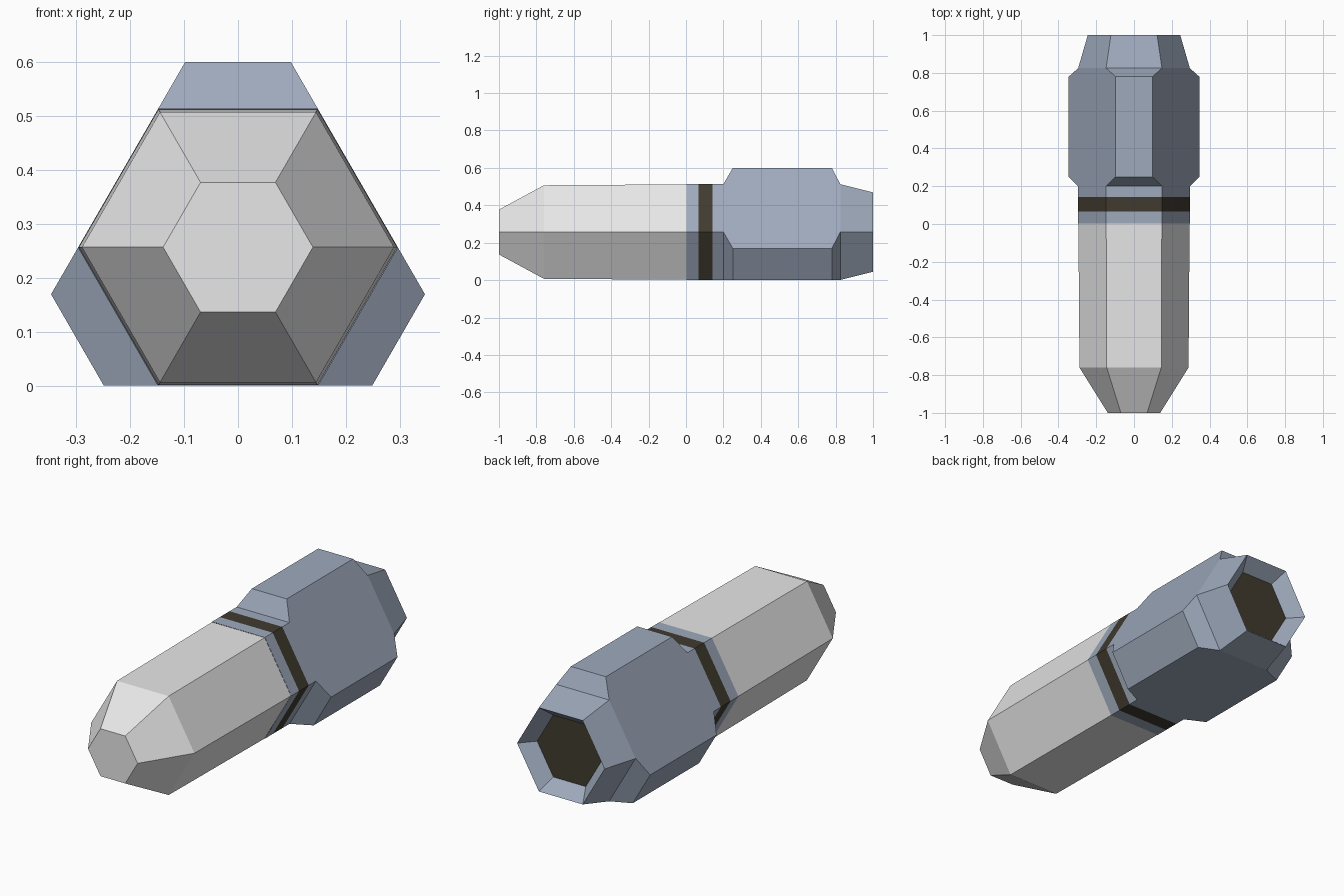
import bpy
import bmesh
from math import cos, sin, radians
from mathutils import Vector

cube = bpy.data.objects.get("Cube")
if cube:
    bpy.data.objects.remove(cube, do_unlink=True)

AXIS_Z = 0.257   # height of the long axis
BODY = 0.256     # centre-to-flat distance of the body
FIN = 0.343      # centre-to-flat distance of the three raised sides


def material(name, rgb):
    mat = bpy.data.materials.new(name)
    mat.use_nodes = True
    mat.diffuse_color = (*rgb, 1)
    mat.node_tree.nodes["Principled BSDF"].inputs["Base Color"].default_value = (*rgb, 1)
    return mat


grey = material("light_grey", (0.8, 0.8, 0.8))
blue = material("slate_blue", (0.342, 0.4, 0.5))
brown = material("dark_brown", (0.053, 0.044, 0.029))


def hexagon(bm, y, main, other):
    """Six-sided ring; top and lower diagonal flats use main, the rest use other."""
    ring = []
    for k in range(6):
        d1, d2 = (main, other) if k % 2 == 0 else (other, main)
        a, b = radians(60 * k - 30), radians(60 * k + 30)
        u, v = Vector((cos(a), sin(a))), Vector((cos(b), sin(b)))
        p = ((d1 - d2 / 2) * u + (d2 - d1 / 2) * v) / 0.75
        ring.append(bm.verts.new((p.x, y, p.y + AXIS_Z)))
    return ring


def loft(name, mat, sections, front_cap=False, back_cap=False):
    bm = bmesh.new()
    rings = [hexagon(bm, *s) for s in sections]
    for r, s in zip(rings, rings[1:]):
        for i in range(6):
            j = (i + 1) % 6
            bm.faces.new((r[i], s[i], s[j], r[j]))
    if front_cap:
        bm.faces.new(rings[0])
    if back_cap:
        bm.faces.new(rings[-1][::-1])
    mesh = bpy.data.meshes.new(name)
    bm.to_mesh(mesh)
    bm.free()
    mesh.materials.append(mat)
    obj = bpy.data.objects.new(name, mesh)
    bpy.context.collection.objects.link(obj)
    return obj


# Front casing with its bevelled nose
loft("nose_casing", grey,
     [(-1, 0.12, 0.12), (-0.76, 0.25, 0.25), (0.003, 0.255, 0.255)], front_cap=True)

# Collar and painted band
loft("front_collar", blue, [(0.003, BODY, BODY), (0.066, BODY, BODY)])
loft("dark_band", brown, [(0.066, BODY, BODY), (0.143, BODY, BODY)])

# Rear housing with three raised sides, tapered rim and inner funnel
loft("rear_housing", blue,
     [(0.143, BODY, BODY), (0.2, BODY, BODY), (0.25, FIN, BODY),
      (0.78, FIN, BODY), (0.825, BODY, BODY), (1, 0.212, 0.212),
      (0.93, 0.157, 0.157)])

# Dark floor of the rear recess
loft("recess_floor", brown, [(0.93, 0.157, 0.157)], back_cap=True)
